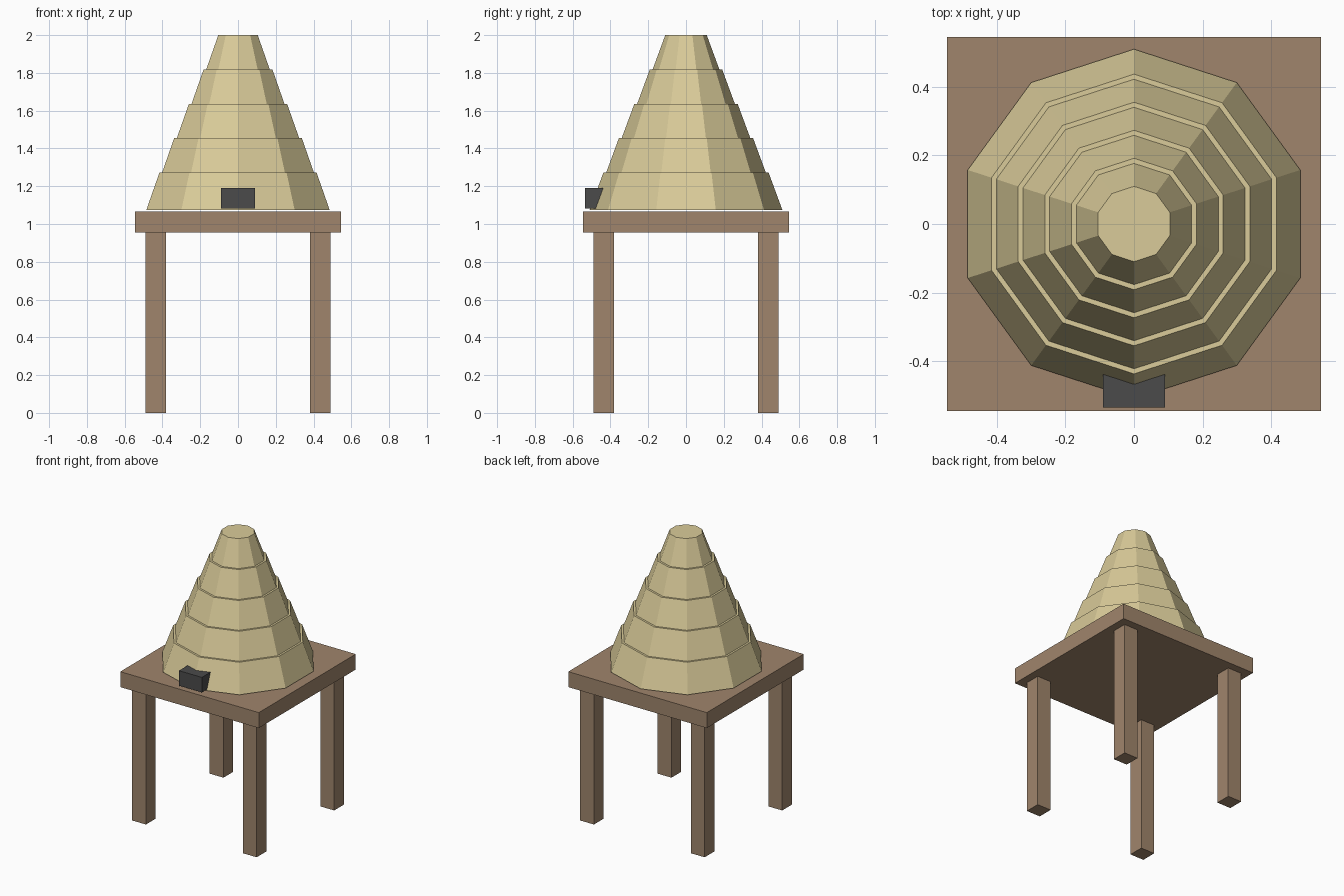
import bpy, bmesh
from math import sin, cos, pi

cube = bpy.data.objects.get("Cube")
if cube:
    bpy.data.objects.remove(cube, do_unlink=True)


def material(name, rgb):
    m = bpy.data.materials.new(name)
    m.use_nodes = True
    m.diffuse_color = (*rgb, 1)
    m.node_tree.nodes["Principled BSDF"].inputs["Base Color"].default_value = (*rgb, 1)
    return m


straw = material("straw", (0.70, 0.60, 0.32))
wood = material("brown wood", (0.35, 0.235, 0.15))
dark = material("dark grey", (0.07, 0.07, 0.07))


def finish(name, bm, mat):
    bmesh.ops.recalc_face_normals(bm, faces=bm.faces)
    mesh = bpy.data.meshes.new(name)
    bm.to_mesh(mesh)
    bm.free()
    mesh.materials.append(mat)
    obj = bpy.data.objects.new(name, mesh)
    bpy.context.collection.objects.link(obj)
    return obj


def box(name, low, high, mat):
    bm = bmesh.new()
    bmesh.ops.create_cube(bm, size=1)
    for v in bm.verts:
        v.co = [lo + (c + 0.5) * (hi - lo) for c, lo, hi in zip(v.co, low, high)]
    return finish(name, bm, mat)


def stepped_cone(name, profile, sides, mat):
    # Stack of rings with one corner pointing straight back
    bm = bmesh.new()
    rings = []
    for r, z in profile:
        angles = [2 * pi * i / sides for i in range(sides)]
        rings.append([bm.verts.new((r * sin(a), r * cos(a), z)) for a in angles])
    for a, b in zip(rings, rings[1:]):
        for i in range(sides):
            j = (i + 1) % sides
            bm.faces.new((a[i], a[j], b[j], b[i]))
    bm.faces.new(rings[0])
    bm.faces.new(rings[-1])
    return finish(name, bm, mat)


# Stand: square top and four legs
box("stand_top", (-0.545, -0.545, 0.955), (0.545, 0.545, 1.065), wood)
for side, x in (("left", 0.436), ("right", -0.436)):
    for end, y in (("front", -0.436), ("back", 0.436)):
        box(f"{end}_{side}_leg", (x - 0.054, y - 0.054, 0),
            (x + 0.054, y + 0.054, 0.955), wood)

# Hive: five tapering tiers with narrow ledges between them
heights = [1.075, 1.273, 1.455, 1.636, 1.818, 2.0]
profile = []
for i in range(5):
    top = 0.437 - 0.0818 * i
    bottom = 0.51 if i == 0 else top + 0.067
    profile += [(bottom, heights[i]), (top, heights[i + 1])]
stepped_cone("hive_body", profile, 10, straw)

# Entrance block set into the lowest tier
box("entrance", (-0.09, -0.535, 1.083), (0.09, -0.36, 1.19), dark)
